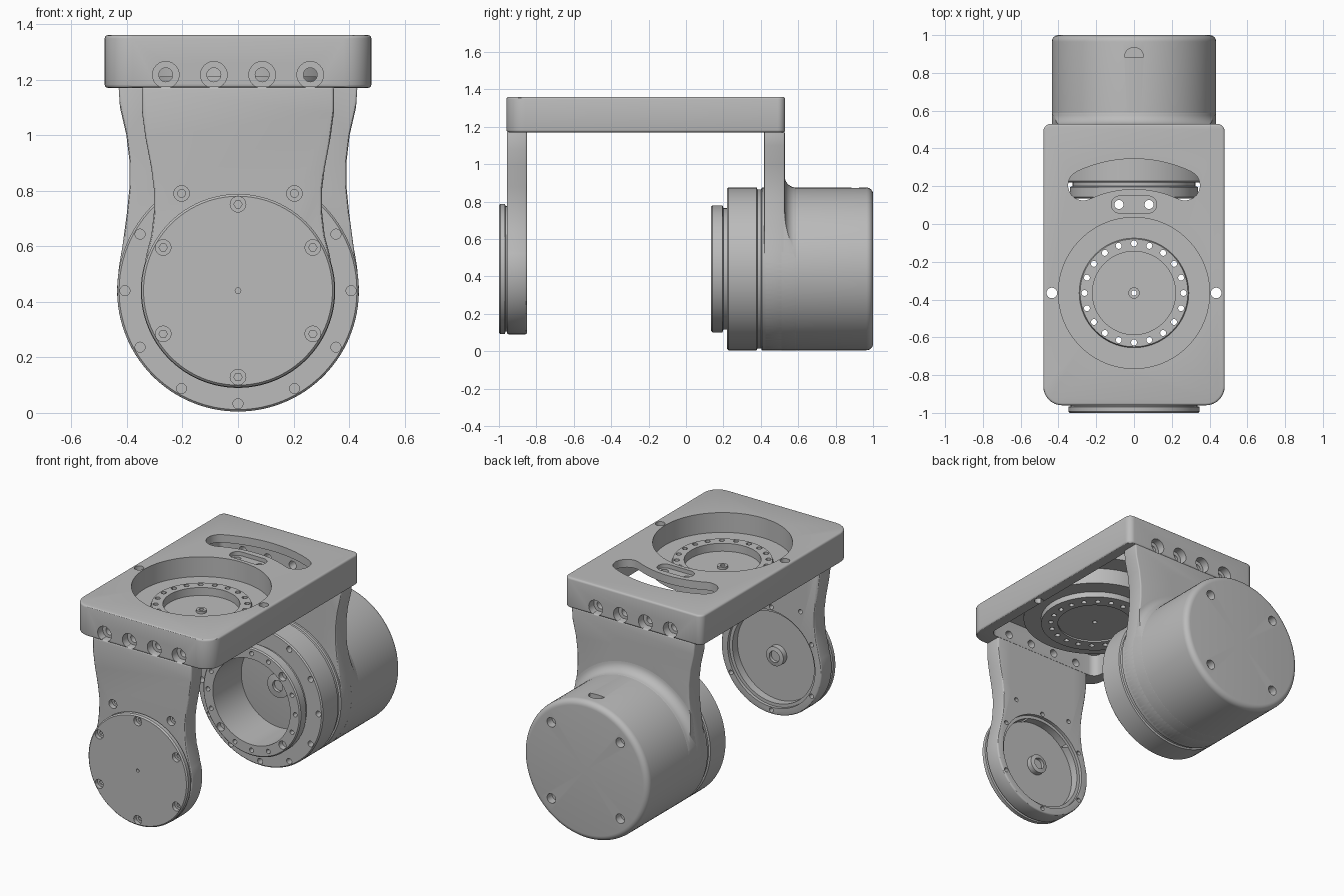
import bpy, bmesh, math
from mathutils import Matrix, Vector

if "Cube" in bpy.data.objects:
    bpy.data.objects.remove(bpy.data.objects["Cube"], do_unlink=True)

grey = bpy.data.materials.new("light_grey")
grey.use_nodes = True
grey.diffuse_color = (0.5, 0.5, 0.5, 1)
grey.node_tree.nodes["Principled BSDF"].inputs["Base Color"].default_value = (0.5, 0.5, 0.5, 1)

AXLE = 0.44      # height of the tilt axle
HUB = -0.365     # y position of the pan hub
TO_Y = Matrix(((1, 0, 0), (0, 0, 1), (0, 1, 0)))   # (a, b, h) -> x, z, y


def place(bm, axis, centre=(0, 0)):
    for v in bm.verts:
        p = v.co + Vector((centre[0], centre[1], 0))
        v.co = TO_Y @ p if axis == "y" else p
    bmesh.ops.recalc_face_normals(bm, faces=bm.faces)
    return bm


def prism(pts, lo, hi, axis="y"):
    bm = bmesh.new()
    face = bm.faces.new([bm.verts.new((a, b, lo)) for a, b in pts])
    top = bmesh.ops.extrude_face_region(bm, geom=[face])["geom"]
    bmesh.ops.translate(bm, vec=(0, 0, hi - lo), verts=[g for g in top if isinstance(g, bmesh.types.BMVert)])
    return place(bm, axis)


def lathe(profile, axis="y", centre=(0, AXLE), seg=96):
    """Turn a (radius, height) profile that starts and ends on the axis."""
    bm = bmesh.new()
    rows = []
    for r, h in profile:
        if r == 0:
            rows.append([bm.verts.new((0, 0, h))] * seg)
        else:
            rows.append([bm.verts.new((r * math.cos(math.tau * i / seg), r * math.sin(math.tau * i / seg), h))
                         for i in range(seg)])
    for p, q in zip(rows, rows[1:]):
        for i in range(seg):
            j = (i + 1) % seg
            bm.faces.new(list(dict.fromkeys((p[i], p[j], q[j], q[i]))))
    return place(bm, axis, centre)


def drill(centre, r, lo, hi, axis="y", seg=24):
    return lathe([(0, lo), (r, lo), (r, hi), (0, hi)], axis, centre, seg)


def ring(n, r, start=0, centre=(0, AXLE)):
    return [(centre[0] + r * math.cos(math.radians(start) + math.tau * i / n),
             centre[1] + r * math.sin(math.radians(start) + math.tau * i / n)) for i in range(n)]


def rounded(x0, x1, y0, y1, r_low, r_high, n=8):
    pts = []
    for cx, cy, r, a in ((x1 - r_high, y1 - r_high, r_high, 0), (x0 + r_high, y1 - r_high, r_high, 90),
                         (x0 + r_low, y0 + r_low, r_low, 180), (x1 - r_low, y0 + r_low, r_low, 270)):
        for i in range(n + 1):
            t = math.radians(a + 90 * i / n)
            pts.append((cx + r * math.cos(t), cy + r * math.sin(t)))
    return pts


def arm_outline(side, r):
    """Waisted strap that ends in a round eye about the axle."""
    angle = math.asin((side[-1][1] - AXLE) / r) - 0.08
    arc = [(r * math.cos(angle - i * (math.pi + 2 * angle) / 64), AXLE + r * math.sin(angle - i * (math.pi + 2 * angle) / 64))
           for i in range(65)]
    return side + arc + [(-x, z) for x, z in reversed(side)]


def build(name, bm):
    mesh = bpy.data.meshes.new(name)
    bm.to_mesh(mesh)
    bm.free()
    mesh.materials.append(grey)
    ob = bpy.data.objects.new(name, mesh)
    bpy.context.collection.objects.link(ob)
    return ob


def apply(ob, mod):
    bpy.context.view_layer.objects.active = ob
    bpy.ops.object.modifier_apply(modifier=mod.name)


def round_edges(ob, width):
    mod = ob.modifiers.new("round", "BEVEL")
    mod.width, mod.segments, mod.limit_method, mod.angle_limit = width, 3, "ANGLE", math.radians(40)
    apply(ob, mod)


def cut(ob, pieces, operation="DIFFERENCE"):
    joined = bmesh.new()
    for bm in pieces:
        tmp = bpy.data.meshes.new("tmp")
        bm.to_mesh(tmp)
        bm.free()
        joined.from_mesh(tmp)
        bpy.data.meshes.remove(tmp)
    tool = build("cutter", joined)
    tool.hide_render = True
    mod = ob.modifiers.new("cut", "BOOLEAN")
    mod.operation, mod.solver, mod.object = operation, "EXACT", tool
    apply(ob, mod)
    bpy.data.objects.remove(tool, do_unlink=True)


def finish(ob):
    bpy.ops.object.select_all(action="DESELECT")
    ob.select_set(True)
    bpy.context.view_layer.objects.active = ob
    bpy.ops.object.shade_smooth_by_angle(angle=math.radians(30))


# Top plate, hollow underneath
plate = build("top_plate", prism(rounded(-0.48, 0.48, -0.96, 0.53, 0.1, 0.04), 1.17, 1.36, "z"))
round_edges(plate, 0.012)
cut(plate, [prism(rounded(-0.41, 0.41, -0.85, 0.42, 0.05, 0.03), 1.1, 1.31, "z")])
cut(plate, [drill((0, HUB), 0.4, 1.25, 1.5, "z", 96)])

# Curved slot, pill recess and side holes in the plate
tip = math.radians(25.3)
slot = []
for i in range(25):
    t = tip - 2 * tip * i / 24
    slot.append((0.71 * math.sin(t), HUB + 0.71 * math.cos(t)))
for s, r in ((-1, 0.63), (1, 0.63)):
    cx, cy = s * r * math.sin(tip), HUB + r * math.cos(tip)
    end = [(cx + 0.08 * math.sin(s * a), cy + 0.08 * math.cos(s * a))
           for a in (tip + math.pi * i / 12 for i in range(1, 12))]
    slot += end if s < 0 else end[::-1]
    if s < 0:
        slot += [(0.55 * math.sin(tip * k / 12), HUB + 0.55 * math.cos(tip * k / 12)) for k in range(-12, 13)]
side_holes = [drill((s * 0.435, HUB), 0.028, 1, 1.5, "z") for s in (-1, 1)]
cut(plate, [prism(slot, 1, 1.5, "z"), prism(rounded(-0.12, 0.12, 0.058, 0.148, 0.044, 0.044), 1.335, 1.5, "z")])
cut(plate, [drill((s * 0.08, 0.103), 0.024, 1, 1.5, "z") for s in (-1, 1)] + side_holes)

# Screw holes along the front and back edges
xs = (-0.26, -0.087, 0.087, 0.26)
cut(plate, [drill((x, 1.217), 0.048, lo, hi) for x in xs for lo, hi in ((-1.1, -0.91), (0.48, 0.6))])
cut(plate, [drill((x, 1.217), 0.025, -1.1, 0.6) for x in xs])
finish(plate)

# Bowl and pan hub sunk into the plate
bowl = build("pan_hub", lathe(
    [(0, 1.2), (0.22, 1.2), (0.22, 1.25), (0.285, 1.25), (0.29, 1.235), (0.4, 1.235), (0.4, 1.33), (0.425, 1.33),
     (0.425, 1.21), (0.32, 1.21), (0.32, 1.175), (0.22, 1.175), (0.22, 1.185), (0, 1.185)], "z", (0, HUB)))
cut(bowl, [drill(p, 0.016, 1.1, 1.3, "z", 12) for p in ring(20, 0.262, 0, (0, HUB))]
    + [drill((0, HUB), 0.014, 1.1, 1.3, "z")] + [drill((s * 0.435, HUB), 0.028, 1, 1.5, "z") for s in (-1, 1)])
finish(bowl)
collar = build("pan_hub_screw", drill((0, HUB), 0.03, 1.195, 1.215, "z"))
cut(collar, [drill((0, HUB), 0.014, 1.1, 1.3, "z")])
finish(collar)

# Front arm with round and square pockets on its inner face
front_side = [(0.345, 1.175), (0.345, 1.08), (0.333, 0.99), (0.312, 0.88), (0.302, 0.8), (0.303, 0.72), (0.312, 0.64), (0.33, 0.57)]
front = build("front_arm", prism(arm_outline(front_side, 0.35), -0.958, -0.85))
round_edges(front, 0.01)
cut(front, [drill((0, AXLE), 0.285, -0.92, -0.7, seg=96), prism(rounded(-0.25, 0.25, 0.83, 1.16, 0.03, 0.01), -0.9, -0.7)])
cut(front, [drill((0, AXLE), 0.305, -0.87, -0.7, seg=96)])
arm_screws = [(s * 0.203, 0.79) for s in (-1, 1)]
cut(front, [drill(p, 0.028, -1.1, -0.925) for p in arm_screws])
cut(front, [drill(p, 0.014, -1.1, -0.7) for p in arm_screws + ring(6, 0.325, 30)])
finish(front)
boss = build("front_bearing_boss", lathe([(0, -0.93), (0.06, -0.93), (0.06, -0.885), (0.035, -0.88), (0.035, -0.9), (0, -0.9)]))
finish(boss)

# Front cap with six screws
cap = build("front_cap", lathe([(0, -1), (0.34, -1), (0.348, -0.992), (0.348, -0.968), (0.335, -0.965), (0.335, -0.95), (0, -0.95)]))
cut(cap, [drill(p, 0.028, -1.1, -0.975) for p in ring(6, 0.311, 30)] + [drill((0, AXLE), 0.01, -1.1, -0.98)])
cut(cap, [drill(p, 0.015, -1.1, -0.955, seg=6) for p in ring(6, 0.311, 30)])
finish(cap)

# Rear arm
rear_side = [(0.43, 1.175), (0.425, 1.1), (0.402, 1.0), (0.39, 0.9), (0.39, 0.82), (0.4, 0.72), (0.416, 0.6), (0.428, 0.53)]
rear = build("rear_arm", prism(arm_outline(rear_side, 0.435), 0.418, 0.528))
round_edges(rear, 0.008)
cut(rear, [prism(rounded(-0.3, 0.3, 0.8, 1.16, 0.05, 0.02), 0.3, 0.47)])
cut(rear, [prism(rounded(-0.14, 0.14, 0.95, 1.07, 0.058, 0.058), 0.3, 0.7)])
finish(rear)

# Fillet that blends the rear arm into the motor housing
blend = [(0.435 + 0.06 * (1 - math.sin(a)), 0.588 - 0.06 * math.cos(a)) for a in (math.pi / 2 * i / 8 for i in range(9))]
fillet = build("rear_arm_fillet", lathe([(0, 0.5), (0.495, 0.5)] + blend + [(0.43, 0.6), (0, 0.6)]))
cut(fillet, [prism(arm_outline(rear_side, 0.4352), 0.51, 0.7)], "INTERSECT")
finish(fillet)

# Motor housing with rounded back, bored output hub and grooved flange
back_round = [(0.4 + 0.035 * math.cos(a), 0.965 + 0.035 * math.sin(a)) for a in (math.pi / 2 * i / 6 for i in range(7))]
motor = build("motor_housing", lathe(
    [(0, 0.43), (0.27, 0.43), (0.27, 0.135), (0.333, 0.135), (0.34, 0.142), (0.34, 0.195), (0.325, 0.2), (0.325, 0.22),
     (0.428, 0.22), (0.435, 0.227), (0.435, 0.378), (0.425, 0.382), (0.425, 0.402), (0.435, 0.406)] + back_round + [(0, 1)]))
cut(motor, [drill((x, AXLE + z), 0.03, 0.95, 1.1) for x in (-0.24, 0.24) for z in (-0.24, 0.24)]
    + [drill(p, 0.018, 0.1, 0.26) for p in ring(12, 0.407)]
    + [drill(p, 0.026 if i % 4 == 0 else 0.014, 0.1, 0.17, seg=16) for i, p in enumerate(ring(16, 0.305, 45))])
notch = [(0.05 * math.cos(math.pi * i / 12), 0.885 + 0.05 * math.sin(math.pi * i / 12)) for i in range(13)]
cut(motor, [prism(notch, 0.845, 1, "z")])
finish(motor)
motor_boss = build("motor_shaft_boss", lathe([(0, 0.44), (0.075, 0.44), (0.075, 0.4), (0.035, 0.395), (0.035, 0.415), (0, 0.415)]))
finish(motor_boss)
